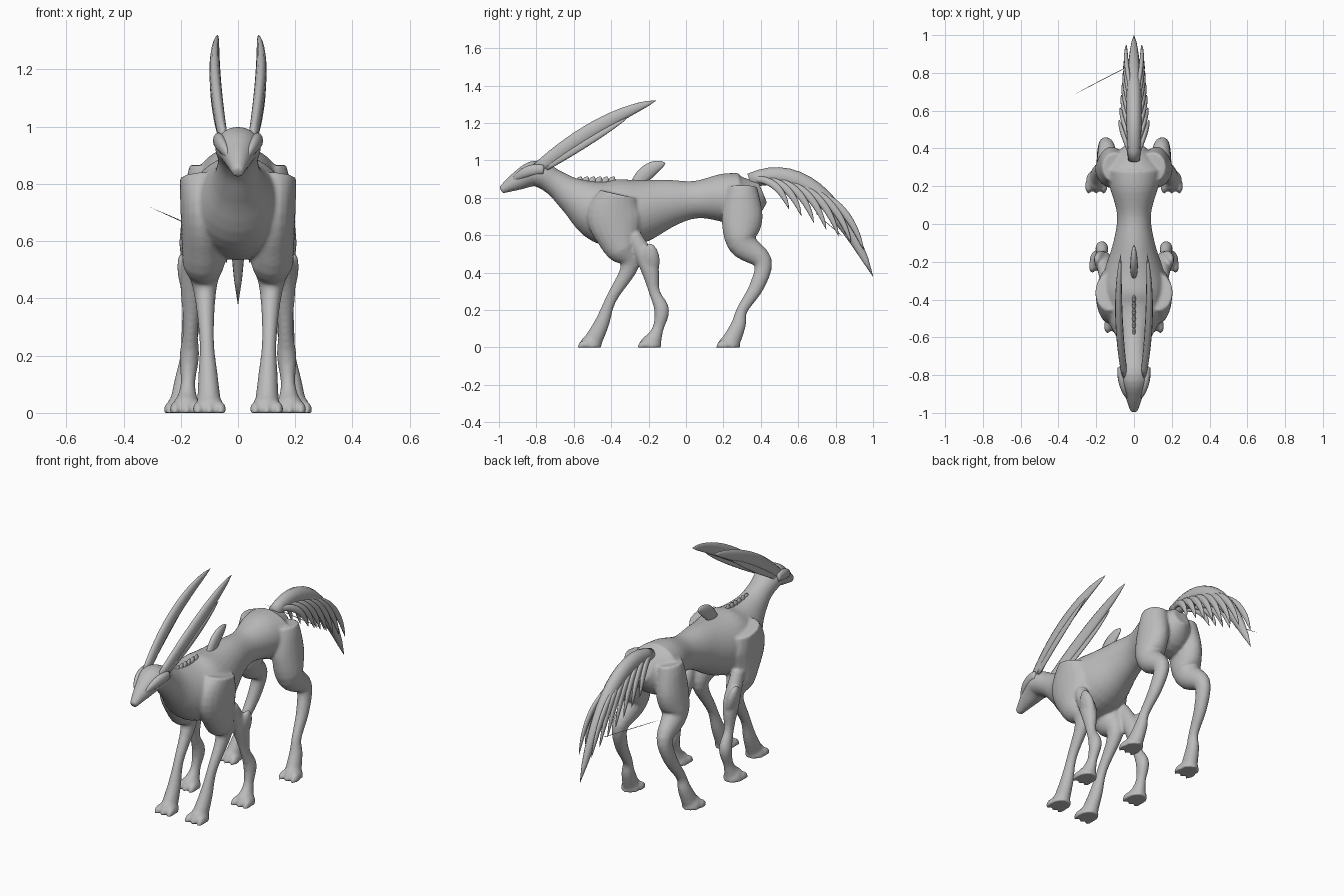
import bpy
import bmesh
import math
from mathutils import Vector

cube = bpy.data.objects.get("Cube")
if cube:
    bpy.data.objects.remove(cube, do_unlink=True)

# Single plain hide colour
hide = bpy.data.materials.new("plain_grey")
hide.use_nodes = True
hide.diffuse_color = (.5, .5, .5, 1)
hide.node_tree.nodes["Principled BSDF"].inputs["Base Color"].default_value = hide.diffuse_color


def finish(name, bm):
    """Turn a bmesh into a smooth shaded object."""
    bmesh.ops.recalc_face_normals(bm, faces=bm.faces)
    mesh = bpy.data.meshes.new(name)
    bm.to_mesh(mesh)
    bm.free()
    mesh.materials.append(hide)
    mesh.shade_smooth()
    obj = bpy.data.objects.new(name, mesh)
    bpy.context.collection.objects.link(obj)
    return obj


def smooth_rows(rows, steps=5):
    """Pass a smooth curve through rows of values."""
    rows = [Vector(row) for row in rows]
    padded = [rows[0]] + rows + [rows[-1]]
    result = []
    for before, start, end, after in zip(padded, padded[1:], padded[2:], padded[3:]):
        leave, arrive = (end - before) / 2, (after - start) / 2
        for step in range(steps):
            t = step / steps
            ease = t * t * (3 - 2 * t)
            result.append(start.lerp(end, ease)
                          + leave * t * (1 - t) ** 2 - arrive * t * t * (1 - t))
    return result + [rows[-1]]


def loft(name, sections, side=1, ring=20):
    """Skin ovals set square to a path; section = x, y, z, half width, half depth."""
    bm = bmesh.new()
    centres = [Vector(section[:3]) for section in sections]
    loops = []
    for i, section in enumerate(sections):
        ahead = centres[min(i + 1, len(centres) - 1)]
        tangent = (ahead - centres[max(i - 1, 0)]).normalized()
        up = tangent.cross(Vector((1, 0, 0))).normalized()
        across = up.cross(tangent)
        width, depth = section[3:]
        loop = []
        for k in range(ring):
            angle = math.tau * k / ring
            point = centres[i] + across * width * math.cos(angle) + up * depth * math.sin(angle)
            loop.append(bm.verts.new((side * point.x, point.y, max(point.z, 0))))
        loops.append(loop)
    for low, high in zip(loops, loops[1:]):
        for k in range(ring):
            following = (k + 1) % ring
            bm.faces.new((low[k], low[following], high[following], high[k]))
    bm.faces.new(loops[0])
    bm.faces.new(loops[-1])
    return finish(name, bm)


def limb(name, path, top_x, foot_x, side):
    """Leg from path rows of y, z, radius; it flattens where it is thick."""
    drop = path[0][1]
    sections = []
    for y, z, radius in smooth_rows(path):
        x = foot_x + (top_x - foot_x) * z / drop
        sections.append((x, y, z, min(radius * .85, .075), radius))
    return loft(name, sections, side)


def blade(name, root, tip, bulge, width, depth, side=1, ring=12, count=14):
    """Bowed spike that swells a little and then tapers to its tip."""
    root, tip, bulge = Vector(root), Vector(tip), Vector(bulge)
    sections = []
    for i in range(count + 1):
        t = i / count
        centre = root.lerp(tip, t) + bulge * 4 * t * (1 - t)
        swell = max((1 - t) ** .7 * (.8 + 1.6 * t), .02)
        sections.append((*centre, width * swell, depth * swell))
    return loft(name, sections, side, ring)


def dome(name, centre, size):
    """Rounded lump with a flat sole on the ground."""
    bm = bmesh.new()
    bmesh.ops.create_uvsphere(bm, u_segments=20, v_segments=12, radius=1)
    for vert in bm.verts:
        x, y, z = (c + s * v for c, s, v in zip(centre, size, vert.co))
        vert.co = (x, y, max(z, 0))
    return finish(name, bm)


# Head, neck, chest, waist and rump: y, z, half width, half depth
spine = [
    (-.99, .84, .02, .02), (-.9, .89, .05, .05), (-.8, .93, .08, .07),
    (-.7, .88, .07, .07), (-.6, .81, .09, .1), (-.45, .73, .16, .17),
    (-.3, .72, .17, .18), (-.1, .77, .11, .13), (.05, .79, .09, .1),
    (.2, .8, .13, .13), (.3, .79, .15, .14), (.41, .83, .05, .06)]
body = loft("body", [(0, *row) for row in smooth_rows(spine)], ring=32)
skin_parts = [body]

# Three pairs of legs: path of y, z, radius, then x at the top and at the foot
legs = {
    "front_leg": ([(-.36, .82, .1), (-.38, .7, .15), (-.35, .55, .1), (-.3, .44, .05),
                   (-.4, .26, .03), (-.45, .13, .04), (-.5, .03, .05)], .13, .1),
    "middle_leg": ([(-.28, .6, .04), (-.2, .44, .05), (-.17, .3, .03),
                    (-.13, .2, .04), (-.15, .1, .03), (-.18, .03, .05)], .15, .18),
    "hind_leg": ([(.3, .86, .08), (.3, .7, .11), (.3, .56, .08), (.41, .46, .05),
                  (.38, .33, .04), (.3, .2, .03), (.28, .12, .04), (.24, .03, .05)], .1, .2),
}
for side in (1, -1):
    for name, (path, top_x, foot_x) in legs.items():
        skin_parts.append(limb(name, path, top_x, foot_x, side))
        x, y = side * foot_x, path[-1][0] - .01
        skin_parts.append(dome("foot", (x, y, 0), (.055, .06, .07)))
        for spread in (-.04, 0, .04):
            skin_parts.append(dome("toe", (x + spread, y - .03, 0), (.02, .04, .04)))
    # Pointed elbow behind each middle leg
    skin_parts.append(blade("elbow_spur", (.16, -.19, .4), (.2, -.19, .56), (0, 0, 0), .03, .05, side))

# Fuse the flesh into one continuous skin
with bpy.context.temp_override(active_object=body, object=body, selected_objects=skin_parts,
                               selected_editable_objects=skin_parts):
    bpy.ops.object.join()
fuse = body.modifiers.new("fuse", "REMESH")
fuse.mode = "VOXEL"
fuse.voxel_size = .008
fuse.use_smooth_shade = True
relax = body.modifiers.new("relax", "SMOOTH")
relax.iterations = 5

# Swept-back horns, whiskers below them and brow ridges
for side, word in ((1, "left"), (-1, "right")):
    blade("horn_" + word, (.05, -.8, .95), (.07, -.16, 1.32), (.02, 0, .04), .02, .04, side)
    blade("whisker_" + word, (.06, -.75, .96), (.09, -.31, 1.23), (.01, 0, 0), .01, .02, side)
    blade("brow_" + word, (.07, -.76, .95), (.03, -.93, .89), (.01, 0, .02), .02, .03, side)

# Fin on the withers and the short mane ahead of it
blade("back_fin", (0, -.27, .86), (0, -.11, .985), (0, -.01, .02), .02, .04)
for i in range(6):
    y = -.58 + i * .035
    blade("mane_tuft", (0, y, .87), (0, y + .02, .915), (0, 0, 0), .01, .02, ring=8, count=4)

# Tail core with feathered strands hanging from both sides
blade("tail", (0, .34, .89), (0, 1, .38), (0, .02, .2), .04, .05)
strand_count = 7
for side, word in ((1, "left"), (-1, "right")):
    for i in range(strand_count):
        t = i / (strand_count - 1)
        root = (.02, .37 + .35 * t, .9 - .08 * t * t)
        tip = (.08 - .04 * t, .55 + .4 * t, .74 - .22 * t)
        blade("tail_strand_" + word, root, tip, (.01, .02, .04), .012, .02, side)

# One loose hair drifting off the tail
blade("loose_hair", (-.04, .83, .6), (-.31, .69, .72), (0, 0, 0), .002, .002, ring=6, count=4)
